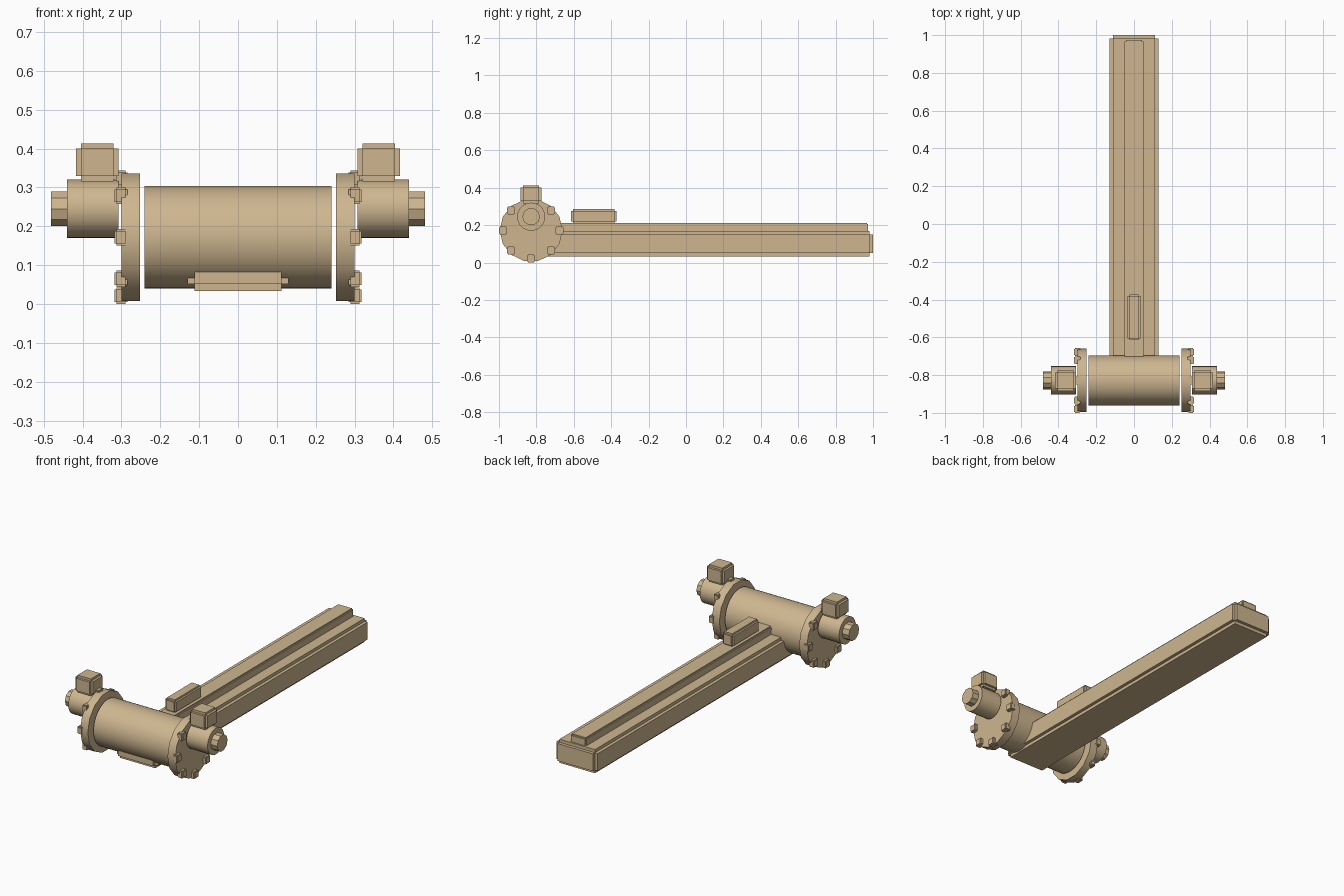
import bpy, bmesh, math
from mathutils import Matrix, Vector

if "Cube" in bpy.data.objects:
    bpy.data.objects.remove(bpy.data.objects["Cube"])

AXIS_Y, AXIS_Z = -0.828, 0.172      # main drum axis

tan = bpy.data.materials.new("tan_paint")
tan.diffuse_color = (0.62, 0.47, 0.28, 1)
tan.use_nodes = True
tan.node_tree.nodes["Principled BSDF"].inputs["Base Color"].default_value = tan.diffuse_color


def finish(bm, name, smooth=False):
    me = bpy.data.meshes.new(name)
    bm.to_mesh(me)
    bm.free()
    me.materials.append(tan)
    ob = bpy.data.objects.new(name, me)
    bpy.context.collection.objects.link(ob)
    if smooth:
        bpy.context.view_layer.objects.active = ob
        ob.select_set(True)
        bpy.ops.object.shade_smooth_by_angle(angle=math.radians(32))
        ob.select_set(False)
    return ob


def notched_box(bm, lo, hi, b):
    """Box with stepped edges: three crossed boxes, each full size on one axis."""
    lo, hi = Vector(lo), Vector(hi)
    for axis in range(3):
        size = hi - lo - Vector((2 * b,) * 3)
        size[axis] += 2 * b
        bmesh.ops.create_cube(bm, size=1, matrix=Matrix.Translation((lo + hi) / 2)
                              @ Matrix.Diagonal((*size, 1)))


def block(name, lo, hi, b):
    bm = bmesh.new()
    notched_box(bm, lo, hi, b)
    return finish(bm, name)


def x_cylinder(name, x0, x1, r, z, sides, smooth=True):
    bm = bmesh.new()
    bmesh.ops.create_cone(bm, cap_ends=True, segments=sides, radius1=r, radius2=r,
                          depth=abs(x1 - x0))
    # lay along x, with a vertex pointing to the front
    bm.transform(Matrix.Translation(((x0 + x1) / 2, AXIS_Y, z))
                 @ Matrix.Rotation(math.pi / 2, 4, 'Y'))
    return finish(bm, name, smooth)


# Long base beam, guide rail on top and the small carriage block
block("base_beam", (-0.13, -0.925, 0.033), (0.13, 1.0, 0.168), 0.018)
block("guide_rail", (-0.05, -0.90, 0.143), (0.05, 0.974, 0.212), 0.007)
block("carriage_block", (-0.035, -0.615, 0.21), (0.035, -0.372, 0.285), 0.01)

# Main drum
x_cylinder("drum", -0.241, 0.241, 0.132, AXIS_Z, 48)

# End assemblies, mirrored left and right
for s, side in ((-1, "left"), (1, "right")):
    x_cylinder(f"flange_{side}", s * 0.252, s * 0.30, 0.168, AXIS_Z, 14)
    x_cylinder(f"hub_{side}", s * 0.307, s * 0.44, 0.075, 0.245, 32)
    x_cylinder(f"shaft_nut_{side}", s * 0.436, s * 0.481, 0.047, 0.245, 10, False)

    # Terminal box on the hub
    x0, x1 = sorted((s * 0.307, s * 0.417))
    block(f"terminal_box_{side}", (x0, AXIS_Y - 0.056, 0.316),
          (x1, AXIS_Y + 0.056, 0.413), 0.013)

    # Ring of eight bolt heads
    bm = bmesh.new()
    for i in range(8):
        a = i * math.pi / 4
        c = Vector((s * 0.301, AXIS_Y + 0.151 * math.cos(a), AXIS_Z + 0.151 * math.sin(a)))
        h = Vector((0.017, 0.021, 0.021))
        notched_box(bm, c - h, c + h, 0.005)
    finish(bm, f"flange_bolts_{side}")
